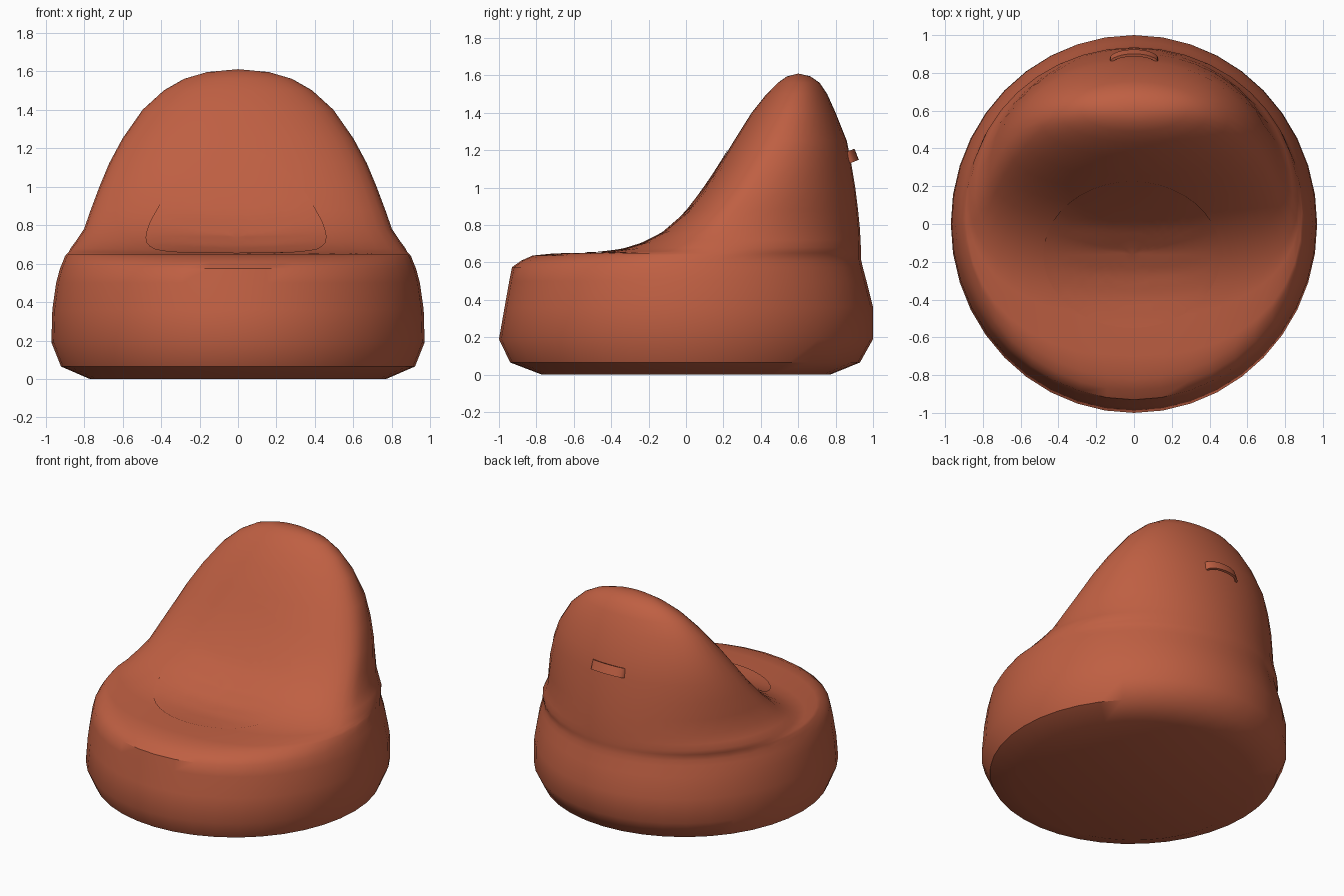
import bpy, bmesh, math
from mathutils import Vector
from mathutils.bvhtree import BVHTree

if "Cube" in bpy.data.objects:
    bpy.data.objects.remove(bpy.data.objects["Cube"])

SIDES = 40
fabric = bpy.data.materials.new("terracotta_fabric")
fabric.diffuse_color = (0.52, 0.115, 0.055, 1)
fabric.use_nodes = True
fabric.node_tree.nodes["Principled BSDF"].inputs["Base Color"].default_value = fabric.diffuse_color


def add_object(name, bm, angle):
    bmesh.ops.recalc_face_normals(bm, faces=bm.faces)
    mesh = bpy.data.meshes.new(name)
    bm.to_mesh(mesh)
    ob = bpy.data.objects.new(name, mesh)
    bpy.context.collection.objects.link(ob)
    mesh.materials.append(fabric)
    bpy.ops.object.select_all(action='DESELECT')
    ob.select_set(True)
    bpy.context.view_layer.objects.active = ob
    bpy.ops.object.shade_smooth_by_angle(angle=math.radians(angle))
    return ob


def bridge(bm, a, b):
    n = len(a)
    for i in range(n):
        bm.faces.new((a[i], a[(i + 1) % n], b[(i + 1) % n], b[i]))


# Bean bag body: height, half width, front y, back y, y of the widest point
sections = [
    (0.01, 0.77, -0.77, 0.77, 0.00),
    (0.065, 0.92, -0.94, 0.93, 0.00),
    (0.19, 0.97, -1.00, 1.00, 0.00),
    (0.36, 0.965, -0.97, 1.00, 0.00),
    (0.50, 0.945, -0.945, 0.965, 0.00),
    (0.575, 0.925, -0.93, 0.945, 0.00),
    (0.61, 0.91, -0.88, 0.937, 0.01),
    (0.637, 0.90, -0.82, 0.935, 0.03),
    (0.65, 0.89, -0.70, 0.935, 0.07),
    (0.66, 0.88, -0.50, 0.935, 0.10),
    (0.68, 0.87, -0.38, 0.935, 0.13),
    (0.72, 0.84, -0.26, 0.933, 0.16),
    (0.78, 0.80, -0.14, 0.93, 0.20),
    (0.88, 0.765, -0.01, 0.92, 0.27),
    (1.00, 0.72, 0.09, 0.905, 0.36),
    (1.12, 0.67, 0.175, 0.885, 0.43),
    (1.25, 0.60, 0.255, 0.86, 0.50),
    (1.40, 0.495, 0.35, 0.80, 0.55),
    (1.50, 0.385, 0.43, 0.755, 0.58),
    (1.56, 0.28, 0.49, 0.715, 0.60),
    (1.595, 0.16, 0.54, 0.665, 0.60),
]
bm = bmesh.new()
rings = []
for z, w, front, back, mid in sections:
    ring = []
    for i in range(SIDES):
        t = 2 * math.pi * i / SIDES
        c, s = math.cos(t), math.sin(t)
        depth = back - mid if s > 0 else mid - front
        dip = 0
        if s < 0 and 0.64 < z < 1.3:
            # fuller arms beside a shallow sitting hollow
            c = math.copysign(abs(c) ** 0.88, c)
            s = -abs(s) ** 0.88
        x, y = w * c, mid + depth * s
        if z > 0.64:
            dip = 0.04 * math.exp(-(x / 0.42) ** 2 - ((y + 0.2) / 0.27) ** 2)
        ring.append(bm.verts.new((x, y, z - dip)))
    rings.append(ring)
for a, b in zip(rings, rings[1:]):
    bridge(bm, a, b)
bm.faces.new(rings[0])
tip = bm.verts.new((0, 0.6, 1.61))
for i in range(SIDES):
    bm.faces.new((rings[-1][i], rings[-1][(i + 1) % SIDES], tip))
bmesh.ops.translate(bm, verts=bm.verts, vec=(0, 0, 0))
for v in rings[0]:
    v.co.z = 0
bmesh.ops.recalc_face_normals(bm, faces=bm.faces)
surface = BVHTree.FromBMesh(bm)
add_object("bean_bag_body", bm, 42)
bm.free()

# Seat panel: thin oval patch draped over the body
bm = bmesh.new()


def drape(x, y):
    hit, normal, _, _ = surface.ray_cast(Vector((x, y, 3)), Vector((0, 0, -1)))
    return bm.verts.new(hit + normal * 0.005)


rings = []
for k in range(1, 11):
    r = k / 10
    rings.append([drape(0.47 * r * math.cos(2 * math.pi * i / SIDES) - 0.01,
                        -0.16 + 0.39 * r * math.sin(2 * math.pi * i / SIDES))
                  for i in range(SIDES)])
centre = drape(-0.01, -0.16)
for i in range(SIDES):
    bm.faces.new((rings[0][i], rings[0][(i + 1) % SIDES], centre))
for a, b in zip(rings, rings[1:]):
    bridge(bm, a, b)
add_object("seat_panel", bm, 50)
bm.free()

# Carry strap: arched band on the back, tilted with the surface
bm = bmesh.new()
out = Vector((0, 0.93, 0.36))
up = Vector((0, -0.36, 0.93))
loops = []
for i in range(13):
    t = math.pi * i / 12
    radial = Vector((math.cos(t), 0, 0)) + out * math.sin(t)
    base = Vector((0.12 * math.cos(t), 0.865, 1.16)) + out * 0.043 * math.sin(t)
    loops.append([bm.verts.new(base + radial * a + up * b)
                  for a, b in ((-0.008, -0.032), (0.008, -0.032),
                               (0.008, 0.032), (-0.008, 0.032))])
for a, b in zip(loops, loops[1:]):
    bridge(bm, a, b)
bm.faces.new(loops[0])
bm.faces.new(loops[-1])
add_object("carry_strap", bm, 40)
bm.free()
